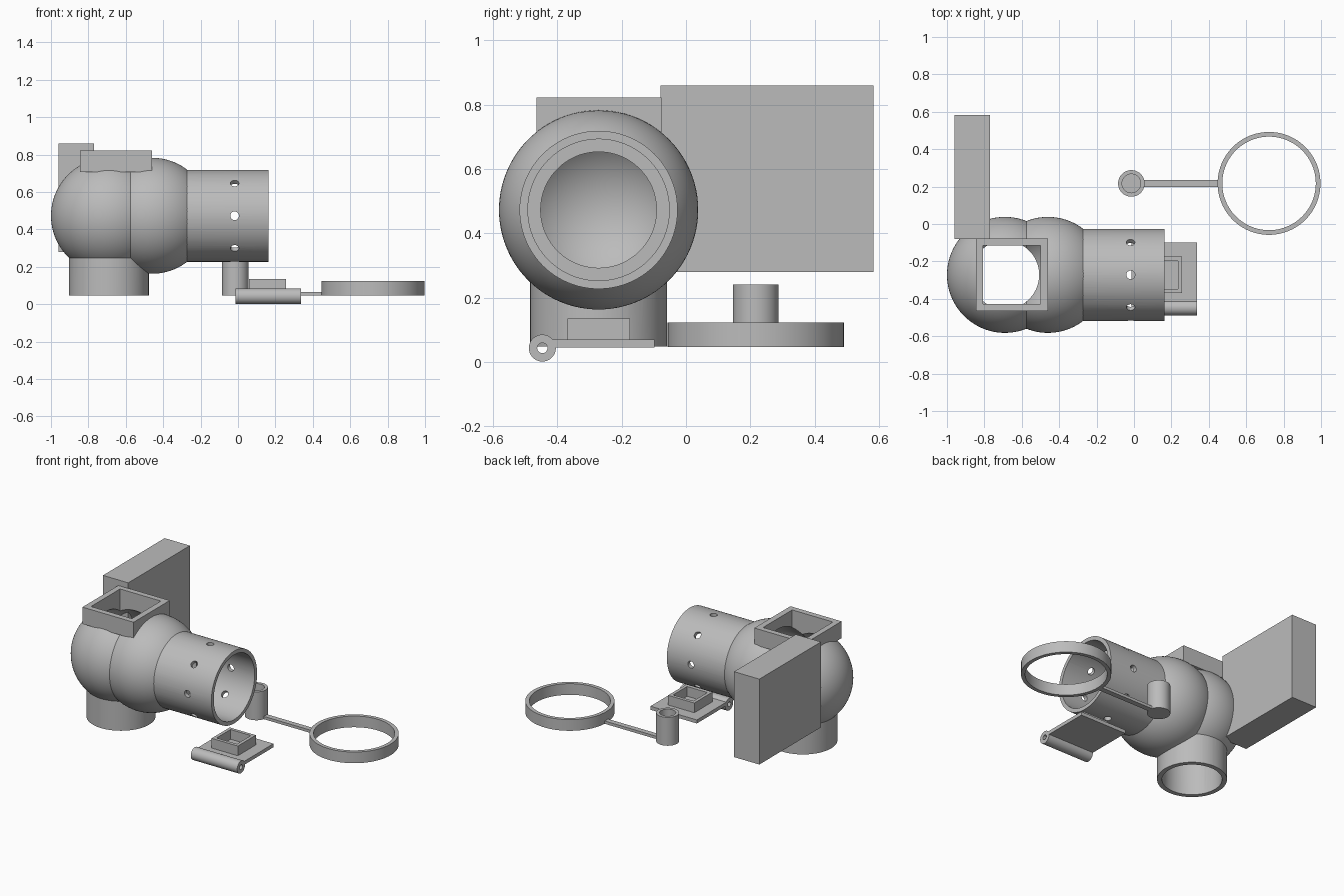
import bpy
from math import pi, radians
from mathutils import Matrix

cube = bpy.data.objects.get("Cube")
if cube:
    bpy.data.objects.remove(cube, do_unlink=True)

grey = bpy.data.materials.new("plain_grey")
grey.use_nodes = True
colour = (0.5, 0.5, 0.5, 1)
grey.diffuse_color = colour
grey.node_tree.nodes["Principled BSDF"].inputs["Base Color"].default_value = colour


def finish(name):
    ob = bpy.context.object
    ob.name = name
    bpy.ops.object.transform_apply(location=True, rotation=True, scale=True)
    ob.data.materials.append(grey)
    return ob


def box(name, x, y, z):
    """Box from (low, high) ranges."""
    bpy.ops.mesh.primitive_cube_add(size=1, location=[sum(r) / 2 for r in (x, y, z)])
    bpy.context.object.scale = [r[1] - r[0] for r in (x, y, z)]
    return finish(name)


def cyl(name, r, axis, a, b, low, high, n=96):
    """Cylinder along x or z; a, b are the other two coordinates in order."""
    mid = (low + high) / 2
    loc = (mid, a, b) if axis == "x" else (a, b, mid)
    rot = (0, pi / 2, 0) if axis == "x" else (0, 0, 0)
    bpy.ops.mesh.primitive_cylinder_add(vertices=n, radius=r, depth=high - low,
                                        location=loc, rotation=rot)
    return finish(name)


def ball(name, r, x):
    bpy.ops.mesh.primitive_uv_sphere_add(segments=96, ring_count=48, radius=r,
                                         location=(x, CY, CZ))
    return finish(name)


def combine(ob, others, mode):
    """Apply booleans in turn and remove the operands."""
    for other in others:
        mod = ob.modifiers.new("bool", "BOOLEAN")
        mod.operation, mod.solver, mod.object = mode, "EXACT", other
        bpy.ops.object.select_all(action="DESELECT")
        bpy.context.view_layer.objects.active = ob
        ob.select_set(True)
        bpy.ops.object.modifier_apply(modifier=mod.name)
        bpy.data.objects.remove(other, do_unlink=True)
    return ob


def smooth(ob):
    bpy.ops.object.select_all(action="DESELECT")
    bpy.context.view_layer.objects.active = ob
    ob.select_set(True)
    bpy.ops.object.shade_smooth_by_angle(angle=radians(25))


CY, CZ = -0.272, 0.473          # axis of the main body
X1, X2 = -0.69, -0.46           # centres of the two chambers

# Main body: two merged chambers, side tube, bottom outlet, square hopper
body = ball("chamber_body", 0.31, X1)
combine(body, [
    ball("outer_chamber", 0.31, X2),
    cyl("side_tube", 0.246, "x", CY, CZ, -0.40, 0.162),
    cyl("bottom_outlet", 0.213, "z", X1, CY, 0.048, 0.40),
    box("hopper", (-0.845, -0.46), (-0.465, -0.077), (0.708, 0.822)),
], "UNION")

# Hollow it out
combine(body, [
    ball("cavity_a", 0.28, X1),
    ball("cavity_b", 0.28, X2),
    cyl("tube_bore", 0.22, "x", CY, CZ, -0.246, 0.3),
    cyl("neck_bore", 0.18, "x", CY, CZ, -0.45, -0.2),
    cyl("outlet_bore", 0.183, "z", X1, CY, -0.1, 0.35),
    box("hopper_bore", (-0.807, -0.5), (-0.427, -0.115), (0.55, 1.0)),
], "DIFFERENCE")

# Ring of eight vent holes around the tube
holes = []
for i in range(4):
    bar = cyl("vent_cutter", 0.023, "z", 0, 0, -0.4, 0.4, 32)
    bar.data.transform(Matrix.Translation((-0.018, CY, CZ)) @ Matrix.Rotation(i * pi / 4, 4, "X"))
    holes.append(bar)
combine(body, holes, "DIFFERENCE")
smooth(body)

# Back block
box("back_block", (-0.96, -0.77), (-0.08, 0.583), (0.279, 0.86))

# Hinged flap with square socket
flap = box("flap_plate", (-0.013, 0.336), (-0.42, -0.098), (0.045, 0.069))
hinge = cyl("hinge_barrel", 0.042, "x", -0.447, 0.043, -0.013, 0.336, 48)
combine(flap, [hinge, box("socket", (0.06, 0.257), (-0.369, -0.175), (0.06, 0.135))], "UNION")
combine(flap, [
    cyl("hinge_pin_hole", 0.016, "x", -0.447, 0.043, -0.1, 0.5, 32),
    box("socket_hole", (0.082, 0.235), (-0.347, -0.197), (0.069, 0.2)),
], "DIFFERENCE")
flap.name = "hinged_flap"
smooth(flap)

# Loose retaining ring with arm and post cup
RY = 0.217
ring = combine(cyl("retaining_ring", 0.275, "z", 0.722, RY, 0.047, 0.123),
               [cyl("ring_hole", 0.25, "z", 0.722, RY, 0, 0.3)], "DIFFERENCE")
smooth(ring)
cup = combine(cyl("post_cup", 0.071, "z", -0.014, RY, 0.047, 0.24, 64),
              [cyl("cup_hole", 0.05, "z", -0.014, RY, 0.066, 0.4, 64)], "DIFFERENCE")
smooth(cup)
box("ring_arm", (0.05, 0.455), (RY - 0.018, RY + 0.018), (0.047, 0.066))
